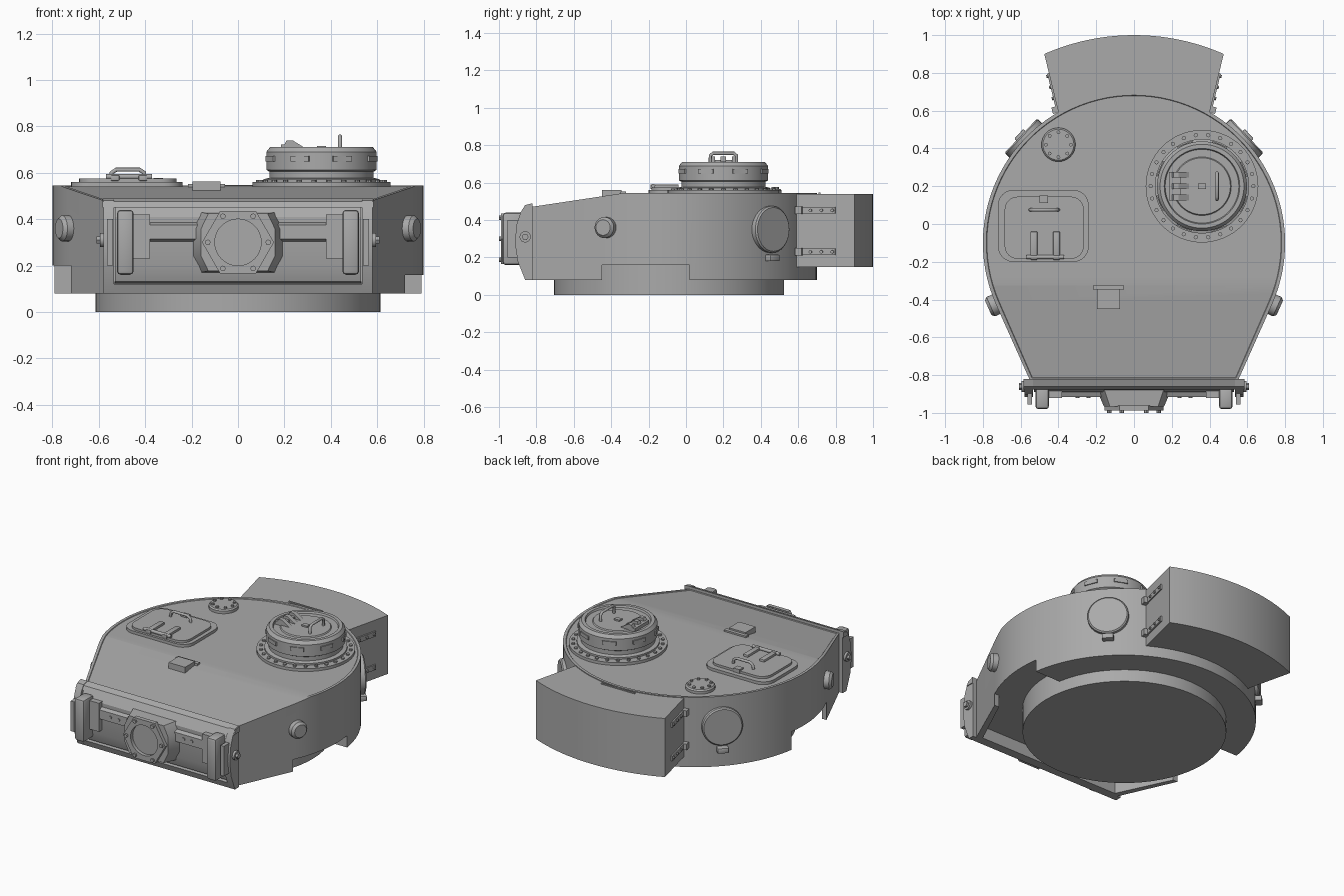
import bpy, bmesh
from math import sin, cos, pi, radians, asin, sqrt
from mathutils import Vector, Matrix

cube = bpy.data.objects.get("Cube")
if cube:
    bpy.data.objects.remove(cube, do_unlink=True)

steel = bpy.data.materials.new("grey steel")
steel.use_nodes = True
GREY = (0.4, 0.4, 0.4, 1)
steel.diffuse_color = GREY
steel.node_tree.nodes["Principled BSDF"].inputs["Base Color"].default_value = GREY


def make(name, bm, bevel=0, segments=2, matrix=None):
    """Turn a bmesh into a finished, shaded object."""
    if bevel:
        bmesh.ops.bevel(bm, geom=bm.edges[:], offset=bevel, segments=segments,
                        affect='EDGES', profile=0.5)
    if matrix:
        bm.transform(matrix)
    bmesh.ops.recalc_face_normals(bm, faces=bm.faces[:])
    mesh = bpy.data.meshes.new(name)
    bm.to_mesh(mesh)
    bm.free()
    mesh.materials.append(steel)
    ob = bpy.data.objects.new(name, mesh)
    bpy.context.collection.objects.link(ob)
    smooth(ob)
    return ob


def smooth(ob):
    bpy.ops.object.select_all(action='DESELECT')
    ob.select_set(True)
    bpy.context.view_layer.objects.active = ob
    bpy.ops.object.shade_smooth_by_angle(angle=radians(30))


def prism_mesh(pts, lo, hi, axis='z'):
    bm = bmesh.new()
    place = {'z': lambda a, b: (a, b, lo), 'x': lambda a, b: (lo, a, b), 'y': lambda a, b: (a, lo, b)}[axis]
    face = bm.faces.new([bm.verts.new(place(*p)) for p in pts])
    new = bmesh.ops.extrude_face_region(bm, geom=[face])['geom']
    step = {'z': (0, 0, 1), 'x': (1, 0, 0), 'y': (0, 1, 0)}[axis]
    bmesh.ops.translate(bm, vec=Vector(step) * (hi - lo),
                        verts=[g for g in new if isinstance(g, bmesh.types.BMVert)])
    bmesh.ops.recalc_face_normals(bm, faces=bm.faces[:])
    return bm


def prism(name, pts, lo, hi, axis='z', **kw):
    return make(name, prism_mesh(pts, lo, hi, axis), **kw)


def box(name, x, y, z, **kw):
    return prism(name, [(x[0], y[0]), (x[1], y[0]), (x[1], y[1]), (x[0], y[1])], *z, **kw)


def frame(loc, normal):
    """Matrix whose local z follows the normal and whose local y stays upright."""
    return Matrix.Translation(loc) @ Vector(normal).to_track_quat('Z', 'Y').to_matrix().to_4x4()


def lathe(name, profile, loc, normal=(0, 0, 1), sides=48):
    """Closed solid of revolution from (radius, height) points."""
    bm = bmesh.new()
    rings = [[bm.verts.new((r * cos(2 * pi * i / sides), r * sin(2 * pi * i / sides), h))
              for i in range(sides)] for r, h in profile]
    for a, b in zip(rings, rings[1:]):
        for i in range(sides):
            j = (i + 1) % sides
            bm.faces.new((a[i], a[j], b[j], b[i]))
    bm.faces.new(rings[0])
    bm.faces.new(rings[-1])
    return make(name, bm, matrix=frame(loc, normal))


def disc(name, loc, r, h, normal=(0, 0, 1), sides=32, chamfer=0.0):
    top = [(r, h - chamfer), (r - chamfer, h)] if chamfer else [(r, h)]
    return lathe(name, [(r, 0)] + top, loc, normal, sides)


def bolt_ring(name, centre, radius, count, r, h):
    for i in range(count):
        a = 2 * pi * i / count
        disc(name, (centre[0] + radius * cos(a), centre[1] + radius * sin(a), centre[2]), r, h, sides=8)


def rounded(x, y, r, n=6):
    """Outline of a rounded rectangle."""
    corners = [(x[1] - r, y[1] - r), (x[0] + r, y[1] - r), (x[0] + r, y[0] + r), (x[1] - r, y[0] + r)]
    return [(cx + r * cos(pi / 2 * (k + i / n)), cy + r * sin(pi / 2 * (k + i / n)))
            for k, (cx, cy) in enumerate(corners) for i in range(n + 1)]


def handle(name, points, radius):
    curve = bpy.data.curves.new(name, 'CURVE')
    curve.dimensions = '3D'
    curve.bevel_depth = radius
    curve.use_fill_caps = True
    spline = curve.splines.new('POLY')
    spline.points.add(len(points) - 1)
    for p, co in zip(spline.points, points):
        p.co = (*co, 1)
    curve.materials.append(steel)
    bpy.context.collection.objects.link(bpy.data.objects.new(name, curve))


# Turret shell: round rear, tapering front, sloped forward roof
CY, R, TOP = -0.1, 0.8, 0.545


def outline(inset=0.0):
    arc = [radians(-24 + 228 * i / 64) for i in range(65)]
    r, x, y = R - inset, 0.55 - inset, -0.83 + inset
    return [(x, y)] + [(r * cos(a), CY + r * sin(a)) for a in arc] + [(-x, y)]


bm = prism_mesh(outline(), 0.08, TOP)
cut = bmesh.ops.bisect_plane(bm, geom=bm.verts[:] + bm.edges[:] + bm.faces[:], plane_co=(0, -0.33, TOP),
                             plane_no=(0, -0.15, 1), clear_outer=True)['geom_cut']
bmesh.ops.holes_fill(bm, edges=[e for e in bm.edges if e.is_boundary])
bmesh.ops.recalc_face_normals(bm, faces=bm.faces[:])
roof = [f for f in bm.faces if f.normal.z > 0.5]
bmesh.ops.inset_region(bm, faces=roof, thickness=0.018, depth=0)
bmesh.ops.inset_region(bm, faces=roof, thickness=0.003, depth=-0.004)
shell = make("turret_shell", bm)

# Underside notches and front pocket
cutters = [box("notch_cutter", (-1, 1), (-0.45, 0.02), (0, 0.16)),
           box("side_notch_cutter", (-1, -0.62), (-0.45, 0.02), (0, 0.2)),
           prism("pocket_cutter", [p for p in outline(0.03) if p[1] < -0.1], 0, 0.16)]
for c in cutters:
    mod = shell.modifiers.new("cut", 'BOOLEAN')
    mod.object, mod.solver = c, 'EXACT'
    bpy.context.view_layer.objects.active = shell
    bpy.ops.object.modifier_apply(modifier=mod.name)
    bpy.data.objects.remove(c, do_unlink=True)
smooth(shell)

disc("turret_ring", (0, -0.09, 0), 0.615, 0.2, sides=64)

# Rear stowage bin
BR = 1.18
half = asin(0.475 / BR)
back = [(BR * sin(half - 2 * half * i / 20), 1 - BR + BR * cos(half - 2 * half * i / 20)) for i in range(21)]
prism("rear_bin", [(0.4, 0.59)] + back + [(-0.4, 0.59)], 0.15, 0.54)
box("bin_latch_strip", (-0.125, 0.125), (0.708, 0.718), (0.535, 0.547))

# Front frame and gun shield
prism("front_top_lip", [(-0.82, 0.49), (-0.86, 0.475), (-0.875, 0.45), (-0.82, 0.45)], -0.585, 0.585, 'x')
prism("front_bottom_lip", [(-0.82, 0.08), (-0.86, 0.08), (-0.875, 0.12), (-0.82, 0.13)], -0.57, 0.57, 'x')
prism("shield_slab", [(-0.82, 0.11), (-0.865, 0.13), (-0.89, 0.2), (-0.89, 0.41), (-0.86, 0.46), (-0.82, 0.46)],
      -0.53, 0.53, 'x')
CHEEK = [(-0.82, 0.49), (-0.86, 0.48), (-0.885, 0.44), (-0.905, 0.38), (-0.915, 0.28), (-0.9, 0.18),
         (-0.86, 0.08), (-0.82, 0.08)]
for s, side in ((1, "left"), (-1, "right")):
    def span(a, b):
        return tuple(sorted((s * a, s * b)))
    prism(side + "_cheek", CHEEK, *span(0.535, 0.58), 'x')
    disc(side + "_cheek_bolt_base", (s * 0.575, -0.86, 0.31), 0.03, 0.02, (s, 0, 0), 16)
    disc(side + "_cheek_bolt", (s * 0.59, -0.86, 0.31), 0.018, 0.02, (s, 0, 0), 6)
    box(side + "_cheek_tab", span(0.54, 0.565), (-0.955, -0.89), (0.2, 0.4))
    box(side + "_shield_ear", span(0.45, 0.522), (-0.98, -0.87), (0.16, 0.44), bevel=0.016)
    box(side + "_shield_block", span(0.38, 0.46), (-0.92, -0.87), (0.23, 0.42))
    prism(side + "_shield_bar", [(-0.88, 0.3), (-0.915, 0.315), (-0.915, 0.375), (-0.88, 0.39)], *span(0.16, 0.39), 'x')
    for x in (0.24, 0.3):
        disc("bar_bolt", (s * x, -0.913, 0.345), 0.011, 0.008, (0, -1, 0), 10)

# Central gun boss with hexagonal collar
boss = [(0.2, 0.24), (0.2, 0.36), (0.16, 0.43), (-0.16, 0.43), (-0.2, 0.36), (-0.2, 0.24), (-0.16, 0.17), (0.16, 0.17)]
bm = prism_mesh(boss, -0.965, -0.87, 'y')
for v in bm.verts:
    if v.co.y < -0.9:
        v.co.x *= 0.8
        v.co.z = 0.3 + (v.co.z - 0.3) * 0.95
make("gun_boss", bm)
bm = bmesh.new()
rings = []
for rad, y in ((0.155, -0.96), (0.155, -0.988), (0.1, -0.988), (0.1, -0.95)):
    ring = []
    for i in range(48):
        a = 2 * pi * i / 48
        r = rad * cos(pi / 6) / cos((a % (pi / 3)) - pi / 6) if rad > 0.12 else rad
        ring.append(bm.verts.new((r * cos(a), y, 0.3 + r * sin(a))))
    rings.append(ring)
for a, b in zip(rings, rings[1:]):
    for i in range(48):
        bm.faces.new((a[i], a[i - 1], b[i - 1], b[i]))
bm.faces.new(rings[-1])
make("hex_collar", bm)
for i in range(6):
    disc("collar_bolt", (0.13 * cos(i * pi / 3), -0.985, 0.3 + 0.13 * sin(i * pi / 3)), 0.012, 0.015, (0, -1, 0), 8)

# Side ports, rear escape hatches and bin hinges
for s, side in ((1, "left"), (-1, "right")):
    n = Vector((s * cos(radians(-24)), sin(radians(-24)), 0))
    lathe(side + "_pistol_port", [(0.056, -0.02), (0.056, 0.03), (0.042, 0.045)],
          n * 0.8 + Vector((0, CY, 0.36)), n, 24)
    a = asin(0.55 / R)
    n = Vector((s * cos(a), sin(a), 0))
    spot = n * R + Vector((0, CY, 0))
    disc(side + "_escape_hatch", spot + Vector((0, 0, 0.35)) - n * 0.02, 0.125, 0.045, n, 40, 0.008)
    t = Matrix.Translation(spot) @ Matrix.Rotation(a if s > 0 else pi - a, 4, 'Z')
    box(side + "_escape_hinge", (-0.02, 0.04), (-0.035, 0.035), (0.18, 0.215), bevel=0.006, matrix=t)
    d = Vector((s * 0.075, 0.31, 0)).normalized()
    m = Matrix((( d.y * s, d.x, 0, s * 0.4), (-d.x * s, d.y, 0, 0.59), (0, 0, 1, 0), (0, 0, 0, 1)))
    m[0][0], m[1][0] = s * d.y, -abs(d.x)
    for z in (0.23, 0.452):
        box(side + "_bin_hinge", (-0.01, 0.009), (0.02, 0.215), (z - 0.017, z + 0.017), matrix=m)
        box(side + "_hinge_knuckle", (-0.01, 0.03), (0.0, 0.035), (z - 0.02, z + 0.02), matrix=m)
        for y in (0.08, 0.14, 0.2):
            disc("hinge_bolt", m @ Vector((0.007, y, z)), 0.009, 0.01, (s * d.y, -abs(d.x), 0), 8)

# Commander cupola
C = Vector((0.36, 0.2, 0))
at = lambda x, y, z: (C.x + x, C.y + y, z)
disc("cupola_flange", at(0, 0, 0.53), 0.298, 0.03, sides=64)
bolt_ring("flange_bolt", at(0, 0, 0.555), 0.272, 26, 0.011, 0.014)
lathe("cupola_drum", [(0.25, 0.55), (0.25, 0.572), (0.225, 0.578), (0.225, 0.605), (0.238, 0.612), (0.238, 0.69),
                      (0.222, 0.71), (0.2, 0.71), (0.195, 0.698), (0.155, 0.698), (0.15, 0.705)], at(0, 0, 0), sides=64)
for i in range(8):
    m = Matrix.Translation(C) @ Matrix.Rotation(pi / 4 * i + radians(22), 4, 'Z')
    box("vision_slot_frame", (0.2, 0.243), (-0.043, 0.043), (0.648, 0.672), matrix=m)
handle("cupola_handle", [at(0.08, y, z) for y, z in
                         ((-0.07, 0.7), (-0.07, 0.745), (-0.055, 0.757), (0.055, 0.757), (0.07, 0.745), (0.07, 0.7))], 0.009)
box("cupola_lid_block", at(-0.02, 0, 0)[0:1] + (C.x + 0.02,), (C.y - 0.015, C.y + 0.015), (0.7, 0.715))
for y in (-0.06, 0, 0.06):
    prism("cupola_hinge_arm", [(0.19, 0.7), (0.21, 0.74), (0.235, 0.74), (0.3, 0.7)], C.y + y - 0.015, C.y + y + 0.015, 'y')
box("cupola_hinge", (0.185, 0.25), (C.y - 0.075, C.y + 0.075), (0.7, 0.722))

# Loader hatch
prism("hatch_rim", rounded((-0.72, -0.24), (-0.2, 0.18), 0.08), 0.53, 0.56)
prism("hatch_lid", rounded((-0.685, -0.265), (-0.185, 0.145), 0.07), 0.55, 0.575)
box("hatch_lock", (-0.5, -0.455), (0.11, 0.15), (0.56, 0.585))
for x in (-0.53, -0.41):
    box("hatch_hinge_arm", (x - 0.018, x + 0.018), (-0.19, -0.04), (0.565, 0.59), bevel=0.004)
handle("hatch_hinge_pin", [(-0.57, -0.175, 0.583), (-0.37, -0.175, 0.583)], 0.011)
handle("hatch_handle", [(x, 0.075, z) for x, z in
                        ((-0.55, 0.57), (-0.545, 0.6), (-0.525, 0.613), (-0.425, 0.613), (-0.405, 0.6), (-0.4, 0.57))], 0.009)

# Roof ventilator and periscope
disc("ventilator", (-0.4, 0.42, 0.53), 0.09, 0.037, sides=32, chamfer=0.008)
bolt_ring("ventilator_bolt", (-0.4, 0.42, 0.565), 0.066, 8, 0.01, 0.012)
box("periscope_hood", (-0.197, -0.075), (-0.45, -0.345), (0.5, 0.562))
box("periscope_plate", (-0.215, -0.055), (-0.35, -0.322), (0.52, 0.552))
